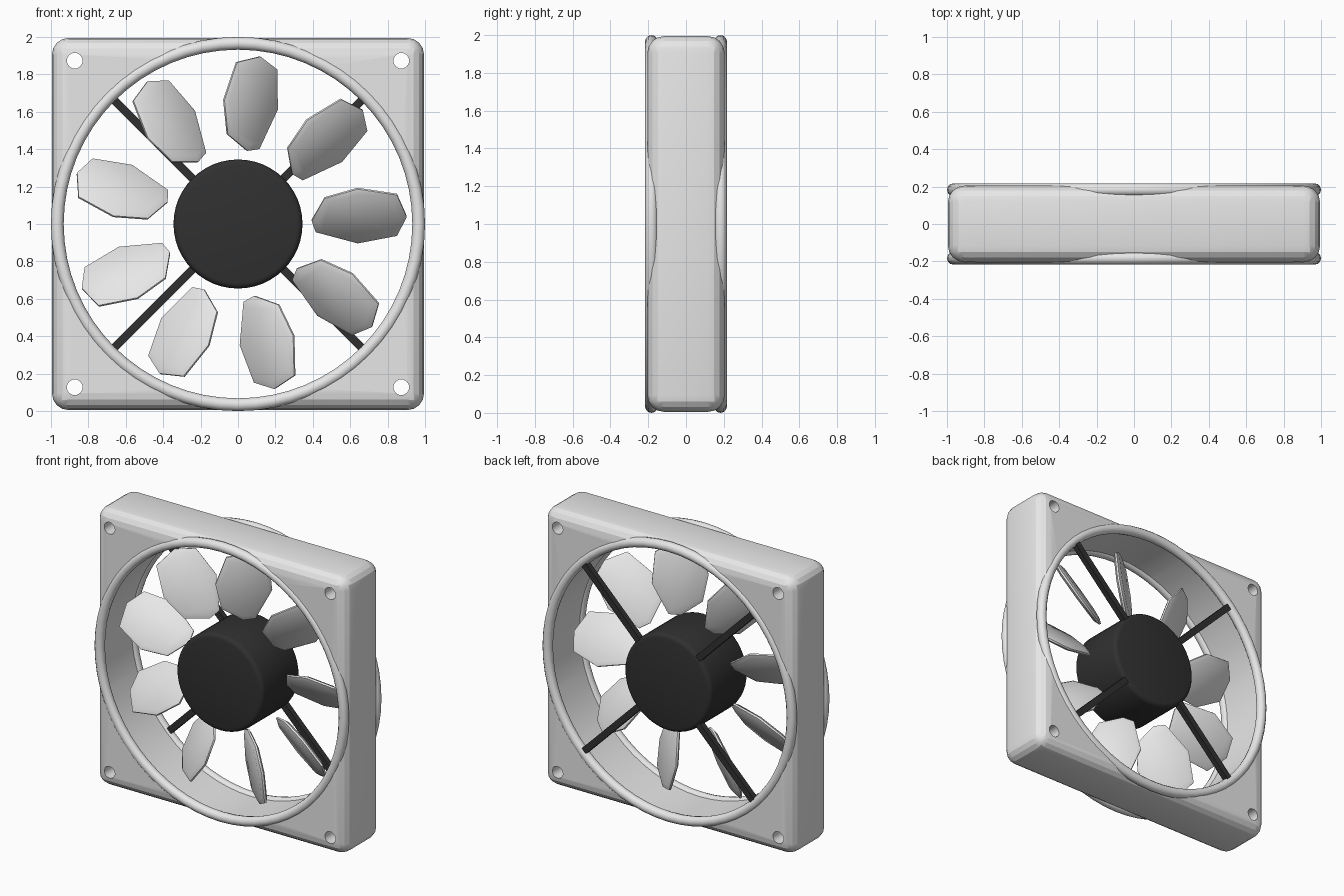
import bpy
import bmesh
from math import radians, pi, tan, cos, sin
from mathutils import Matrix, Vector

cube = bpy.data.objects.get("Cube")
if cube:
    bpy.data.objects.remove(cube, do_unlink=True)

CENTRE = Vector((0, 0, 1))


def material(name, value):
    mat = bpy.data.materials.new(name)
    mat.use_nodes = True
    colour = (value, value, value, 1)
    mat.diffuse_color = colour
    mat.node_tree.nodes["Principled BSDF"].inputs["Base Color"].default_value = colour
    return mat


grey = material("light grey plastic", 0.8)
black = material("black plastic", 0.03)


def finish(obj, name, mat, angle=None):
    obj.name = name
    obj.data.materials.clear()
    obj.data.materials.append(mat)
    if angle:
        activate(obj)
        bpy.ops.object.shade_smooth_by_angle(angle=radians(angle))
    return obj


def activate(obj):
    bpy.ops.object.select_all(action='DESELECT')
    obj.select_set(True)
    bpy.context.view_layer.objects.active = obj


def apply_modifier(obj, kind, **settings):
    mod = obj.modifiers.new(kind.title(), kind)
    for key, value in settings.items():
        setattr(mod, key, value)
    activate(obj)
    bpy.ops.object.modifier_apply(modifier=mod.name)


def cylinder(radius, depth, location, sides):
    # Cylinder lying along the y axis
    bpy.ops.mesh.primitive_cylinder_add(vertices=sides, radius=radius, depth=depth,
                                        location=location, rotation=(pi / 2, 0, 0))
    return bpy.context.object


def box(size, location):
    bpy.ops.mesh.primitive_cube_add(size=1, location=location)
    obj = bpy.context.object
    obj.scale = size
    bpy.ops.object.transform_apply(location=False, rotation=False, scale=True)
    return obj


# Square frame with rounded edges, fan opening and four screw holes
frame = box((1.99, 0.41, 1.99), CENTRE)
apply_modifier(frame, 'BEVEL', width=0.09, segments=4)
cutters = [cylinder(0.95, 1, CENTRE, 64)]
for x in (-0.873, 0.873):
    for z in (-0.873, 0.873):
        cutters.append(cylinder(0.042, 1, CENTRE + Vector((x, 0, z)), 24))
for cutter in cutters:
    apply_modifier(frame, 'BOOLEAN', operation='DIFFERENCE', solver='EXACT', object=cutter)
    bpy.data.objects.remove(cutter, do_unlink=True)
finish(frame, "frame", grey, 20)

# Round rims at the front and back of the opening
for side, y in (("front", -0.183), ("back", 0.183)):
    bpy.ops.mesh.primitive_torus_add(major_radius=0.966, minor_radius=0.034,
                                     major_segments=64, minor_segments=12,
                                     location=CENTRE + Vector((0, y, 0)),
                                     rotation=(pi / 2, 0, 0))
    finish(bpy.context.object, side + "_rim", grey, 40)

# Central motor hub
hub = cylinder(0.345, 0.425, CENTRE, 48)
apply_modifier(hub, 'BEVEL', width=0.03, segments=3, limit_method='ANGLE')
finish(hub, "hub", black, 40)

# Four diagonal struts behind the blades
for i in range(4):
    angle = pi / 4 + i * pi / 2
    spot = CENTRE + Vector((cos(angle) * 0.63, 0.185, sin(angle) * 0.63))
    strut = box((0.63, 0.04, 0.045), spot)
    strut.rotation_euler.y = -angle
    finish(strut, "strut_%d" % (i + 1), black)

# Pitched blade: outline as (radial, tangential), thin domed slab
OUTLINE = [(0.394, 0.02), (0.463, 0.14), (0.64, 0.19), (0.85, 0.158),
           (0.902, 0.04), (0.85, -0.06), (0.64, -0.1), (0.415, -0.04)]
MIDDLE = Vector((0.648, 0.045))
PITCH = radians(39)


def blade_mesh():
    bm = bmesh.new()
    rings = []
    for scale, offset in ((0.86, -0.02), (1, -0.006), (1, 0.006), (0.86, 0.02)):
        ring = []
        for point in OUTLINE:
            u, v = MIDDLE + (Vector(point) - MIDDLE) * scale
            y = -0.03 - (v - MIDDLE.y) * tan(PITCH)
            ring.append(bm.verts.new((u, y + offset * cos(PITCH), v + offset * sin(PITCH))))
        rings.append(ring)
    count = len(OUTLINE)
    for low, high in zip(rings, rings[1:]):
        for i in range(count):
            j = (i + 1) % count
            bm.faces.new((low[i], low[j], high[j], high[i]))
    bm.faces.new(rings[0])
    bm.faces.new(rings[-1])
    bmesh.ops.recalc_face_normals(bm, faces=bm.faces)
    mesh = bpy.data.meshes.new("blade")
    bm.to_mesh(mesh)
    bm.free()
    return mesh


# Nine blades around the hub
for i in range(9):
    blade = bpy.data.objects.new("blade", blade_mesh())
    bpy.context.collection.objects.link(blade)
    blade.matrix_world = Matrix.Translation(CENTRE) @ Matrix.Rotation(-i * 2 * pi / 9, 4, 'Y')
    finish(blade, "blade_%d" % (i + 1), grey, 60)
